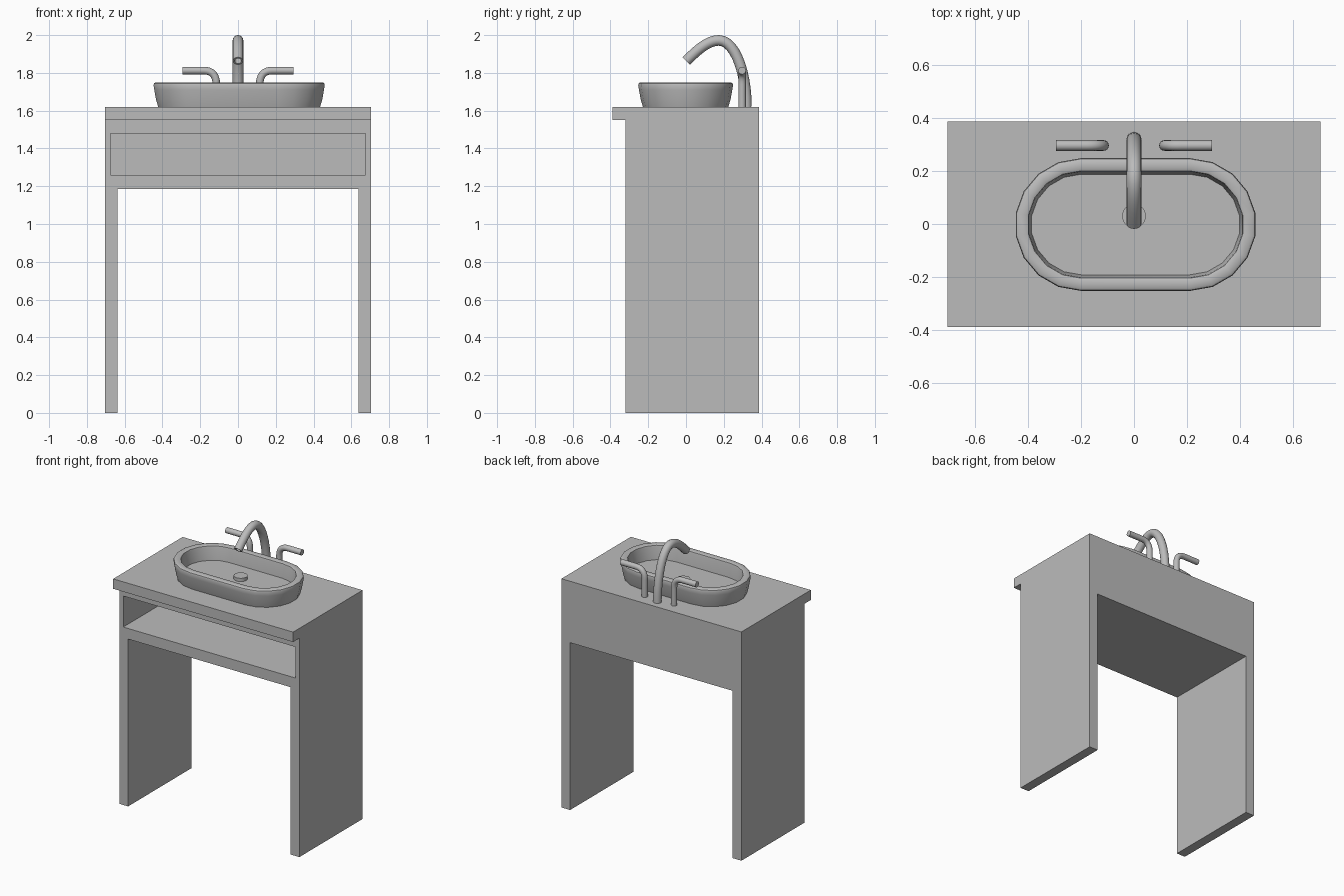
import bpy, bmesh, math
from mathutils import Vector
from mathutils.geometry import interpolate_bezier

if "Cube" in bpy.data.objects:
    bpy.data.objects.remove(bpy.data.objects["Cube"], do_unlink=True)

grey = bpy.data.materials.new("plain grey")
grey.use_nodes = True
colour = (0.5, 0.5, 0.5, 1)
grey.diffuse_color = colour
grey.node_tree.nodes["Principled BSDF"].inputs["Base Color"].default_value = colour


def finish(name, bm, smooth=False):
    bmesh.ops.recalc_face_normals(bm, faces=bm.faces)
    mesh = bpy.data.meshes.new(name)
    bm.to_mesh(mesh)
    bm.free()
    mesh.materials.append(grey)
    obj = bpy.data.objects.new(name, mesh)
    bpy.context.collection.objects.link(obj)
    bpy.ops.object.select_all(action='DESELECT')
    obj.select_set(True)
    bpy.context.view_layer.objects.active = obj
    if smooth:
        bpy.ops.object.shade_smooth_by_angle(angle=math.radians(35))
    return obj


def loft(name, rings):
    """Join closed rings of points with quads and cap both ends."""
    bm = bmesh.new()
    loops = [[bm.verts.new(p) for p in ring] for ring in rings]
    n = len(loops[0])
    for a, b in zip(loops, loops[1:]):
        for i in range(n):
            j = (i + 1) % n
            bm.faces.new((a[i], a[j], b[j], b[i]))
    bm.faces.new(loops[0])
    bm.faces.new(loops[-1])
    return finish(name, bm, True)


def extrude_x(name, profile, half):
    """Extrude a (y, z) outline across the width."""
    bm = bmesh.new()
    face = bm.faces.new([bm.verts.new((-half, y, z)) for y, z in profile])
    new = bmesh.ops.extrude_face_region(bm, geom=[face])["geom"]
    verts = [v for v in new if isinstance(v, bmesh.types.BMVert)]
    bmesh.ops.translate(bm, verts=verts, vec=(2 * half, 0, 0))
    return finish(name, bm)


def block(name, half, y0, y1, z0, z1):
    return extrude_x(name, [(y0, z0), (y1, z0), (y1, z1), (y0, z1)], half)


def tube(name, path, radius, side, hollow=False, sides=16):
    """Sweep a circle along a flat path whose plane has the normal side."""
    path = [Vector(p) for p in path]
    side = Vector(side)
    rings = []
    for i, p in enumerate(path):
        tangent = path[min(i + 1, len(path) - 1)] - path[max(i - 1, 0)]
        across = tangent.normalized().cross(side)
        rings.append((p, across, radius))
    if hollow:
        p, across, _ = rings[-1]
        rings.append((p, across, radius * 0.65))
        rings.append((path[-3], across, radius * 0.65))
    angles = [2 * math.pi * k / sides for k in range(sides)]
    return loft(name, [[p + r * (math.cos(a) * side + math.sin(a) * u) for a in angles]
                       for p, u, r in rings])


def bezier(*points, steps=12):
    return interpolate_bezier(*[Vector(p) for p in points], steps)


# Cabinet with overhanging top, knee space and open shelf
cabinet = extrude_x("cabinet", [(-0.32, 0), (0.387, 0), (0.387, 1.62), (-0.39, 1.62),
                                (-0.39, 1.55), (-0.32, 1.55)], 0.705)
cutters = [block("knee_space_cutter", 0.637, -0.6, 0.6, -0.2, 1.185),
           block("shelf_cutter", 0.675, -0.6, 0.35, 1.26, 1.48)]
bpy.context.view_layer.objects.active = cabinet
for cutter in cutters:
    cutter.hide_render = True
    cut = cabinet.modifiers.new("cut", 'BOOLEAN')
    cut.operation = 'DIFFERENCE'
    cut.solver = 'EXACT'
    cut.object = cutter
    bpy.ops.object.modifier_apply(modifier=cut.name)
    bpy.data.objects.remove(cutter, do_unlink=True)


# Basin: stacked rounded-end outlines from the foot over the rim to the floor
def stadium(r, z, straight=0.206, steps=9):
    ring = []
    for sign in (1, -1):
        for k in range(steps + 1):
            a = math.pi * (k / steps - 0.5)
            ring.append((0.006 + sign * (straight + r * math.cos(a)),
                         sign * r * math.sin(a) - 0.002, z))
    return ring


loft("basin", [stadium(r, z) for r, z in (
    (0.226, 1.62), (0.238, 1.66), (0.247, 1.71), (0.251, 1.735), (0.248, 1.745),
    (0.24, 1.75), (0.212, 1.75), (0.203, 1.746), (0.2, 1.735), (0.19, 1.65))])

# Drain cap
bm = bmesh.new()
bmesh.ops.create_cone(bm, cap_ends=True, segments=24, radius1=0.045, radius2=0.045, depth=0.03)
bmesh.ops.translate(bm, verts=bm.verts, vec=(0, 0.03, 1.658))
finish("drain_cap", bm, True)

# Spout
rise = bezier((0, 0.32, 1.62), (0, 0.32, 1.8), (0, 0.26, 1.972), (0, 0.175, 1.972))
fall = bezier((0, 0.175, 1.972), (0, 0.11, 1.972), (0, 0.05, 1.91), (0, 0.001, 1.863))
tube("spout", rise + fall[1:], 0.028, (1, 0, 0), hollow=True)

# Pair of tap handles
for name, s in (("left_tap", 1), ("right_tap", -1)):
    bend = bezier((s * 0.115, 0.297, 1.74), (s * 0.115, 0.297, 1.79),
                  (s * 0.14, 0.297, 1.812), (s * 0.18, 0.297, 1.812), steps=9)
    tube(name, [(s * 0.115, 0.297, 1.62)] + bend + [(s * 0.295, 0.297, 1.812)],
         0.02, (0, 1, 0))
